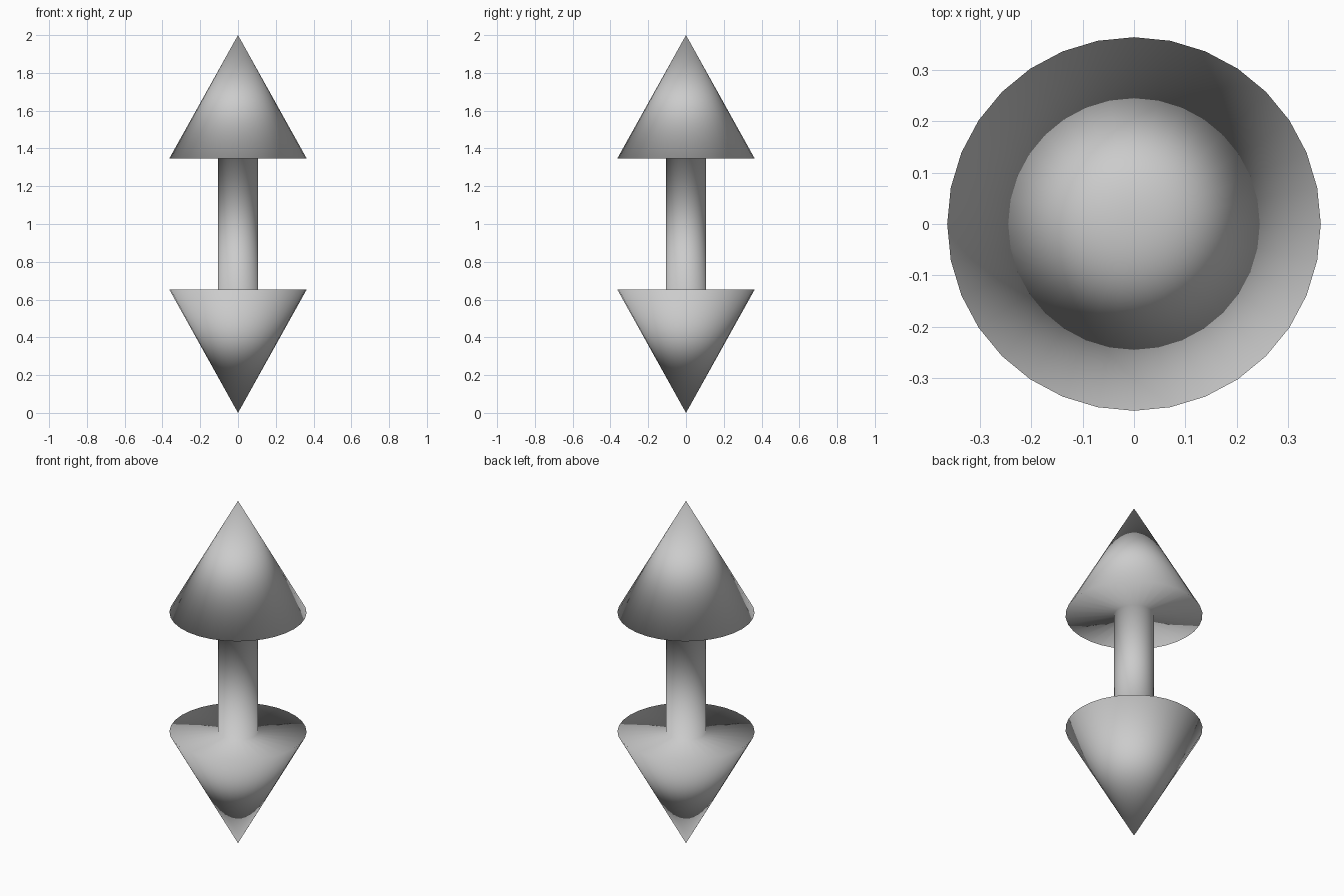
import bpy
import bmesh
from math import cos, sin, tau

if "Cube" in bpy.data.objects:
    bpy.data.objects.remove(bpy.data.objects["Cube"])

SIDES = 32
HEAD_R, SHAFT_R = 0.363, 0.107
HALF_SHAFT = 0.348

# Half profile, from the upper tip down to the shaft, as (radius, height above the middle)
upper = [(0, 1.0), (HEAD_R, HALF_SHAFT), (SHAFT_R, HALF_SHAFT)]
profile = upper + [(r, -h) for r, h in reversed(upper)]

bm = bmesh.new()


def ring(radius, z):
    """One vertex for a tip, otherwise a full circle of vertices."""
    if radius == 0:
        return [bm.verts.new((0, 0, z))] * SIDES
    return [bm.verts.new((radius * cos(tau * i / SIDES), radius * sin(tau * i / SIDES), z))
            for i in range(SIDES)]


# Double-headed arrow: both heads and the shaft as one turned, fused surface
rings = [ring(r, 1 + h) for r, h in profile]
for top, low in zip(rings, rings[1:]):
    for i in range(SIDES):
        j = (i + 1) % SIDES
        corners = dict.fromkeys((top[i], low[i], low[j], top[j]))
        bm.faces.new(list(corners)).smooth = True
bmesh.ops.recalc_face_normals(bm, faces=bm.faces)

mesh = bpy.data.meshes.new("double_headed_arrow")
bm.to_mesh(mesh)
bm.free()
arrow = bpy.data.objects.new("double_headed_arrow", mesh)
bpy.context.collection.objects.link(arrow)
